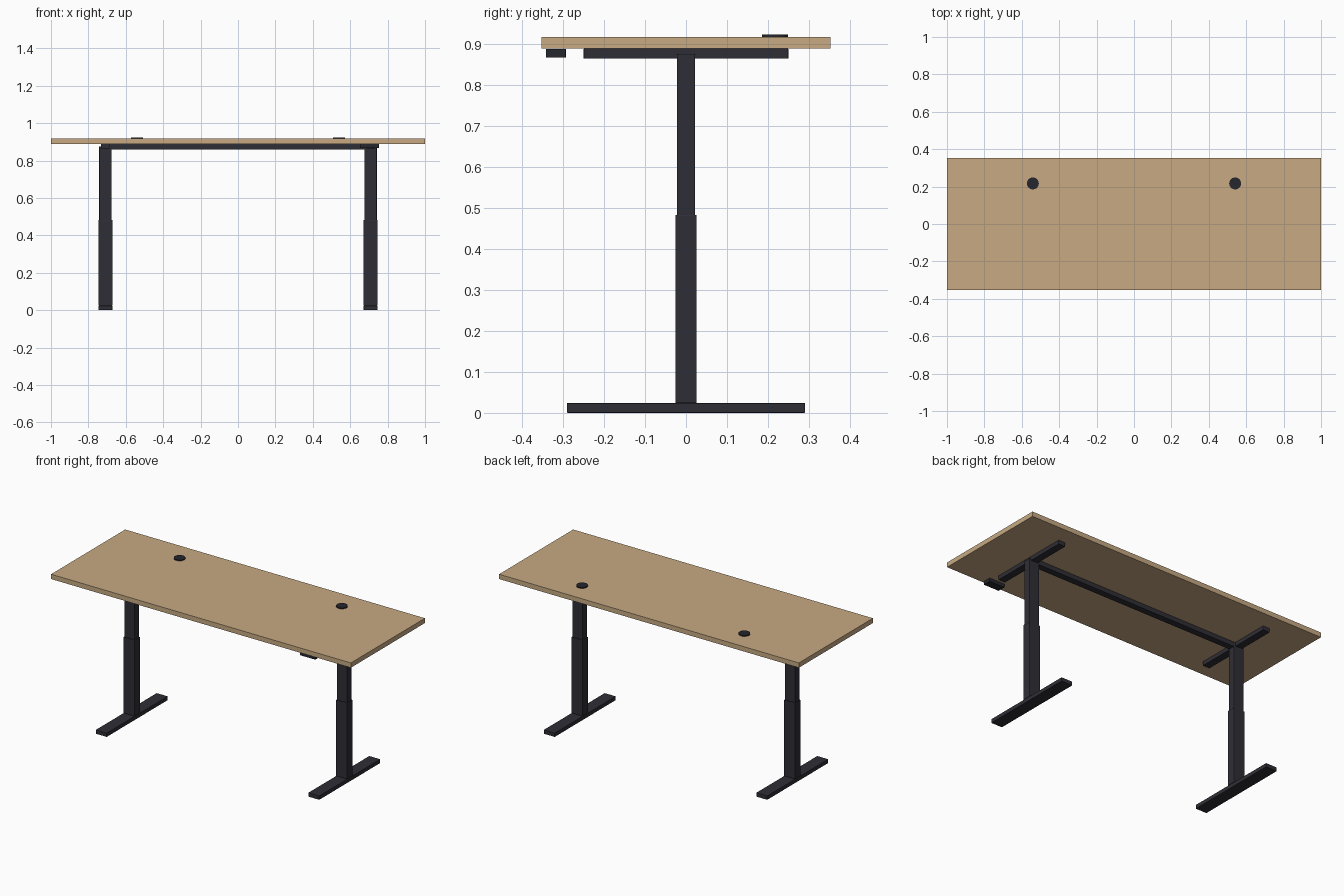
import bpy
import bmesh
from mathutils import Matrix, Vector

if "Cube" in bpy.data.objects:
    bpy.data.objects.remove(bpy.data.objects["Cube"])


def material(name, rgb):
    m = bpy.data.materials.new(name)
    m.diffuse_color = (*rgb, 1)
    m.use_nodes = True
    m.node_tree.nodes["Principled BSDF"].inputs["Base Color"].default_value = m.diffuse_color
    return m


wood = material("light oak", (0.57, 0.40, 0.225))
metal = material("dark grey metal", (0.027, 0.027, 0.036))
plastic = material("black plastic", (0.018, 0.020, 0.026))


def finish(bm, name, mat, bevel):
    me = bpy.data.meshes.new(name)
    bm.to_mesh(me)
    bm.free()
    me.materials.append(mat)
    ob = bpy.data.objects.new(name, me)
    bpy.context.collection.objects.link(ob)
    if bevel:
        mod = ob.modifiers.new("soft edges", 'BEVEL')
        mod.width = bevel
        mod.segments = 2
        mod.limit_method = 'ANGLE'
    return ob


def box(name, mat, x, y, z, bevel=0.0):
    """Box from (min, max) ranges on each axis."""
    bm = bmesh.new()
    size = Vector([r[1] - r[0] for r in (x, y, z)])
    mid = Vector([(r[1] + r[0]) / 2 for r in (x, y, z)])
    bmesh.ops.create_cube(bm, size=1,
                          matrix=Matrix.Translation(mid) @ Matrix.Diagonal((*size, 1)))
    return finish(bm, name, mat, bevel)


def disc(name, mat, x, y, z, radius):
    bm = bmesh.new()
    bmesh.ops.create_cone(bm, cap_ends=True, segments=24, radius1=radius, radius2=radius,
                          depth=z[1] - z[0],
                          matrix=Matrix.Translation((x, y, (z[0] + z[1]) / 2)))
    return finish(bm, name, mat, 0)


# Desk top
box("desk_top", wood, (-1, 1), (-0.353, 0.353), (0.889, 0.918))

# Two telescopic legs with foot and top support arm, plus cable grommets
LEG_X = 0.709
for side, s in (("left", -1), ("right", 1)):
    c = s * LEG_X

    def post(part, hx, hy, z0, z1, bevel):
        box(f"{side}_{part}", metal, (c - hx, c + hx), (-hy, hy), (z0, z1), bevel)

    post("foot", 0.037, 0.291, 0.0, 0.024, 0.002)
    post("lower_leg", 0.0375, 0.026, 0.024, 0.483, 0.002)
    post("upper_leg", 0.033, 0.0225, 0.47, 0.876, 0.002)
    post("support_arm", 0.023, 0.25, 0.8645, 0.8895, 0.002)
    disc(f"{side}_cable_grommet", plastic, s * 0.541, 0.217, (0.915, 0.924), 0.032)

# Cross beam between the legs
box("cross_beam", metal, (-LEG_X + 0.02, LEG_X - 0.02), (-0.02, 0.02),
    (0.860, 0.888), 0.002)

# Height control handset under the front edge
box("control_handset", plastic, (0.652, 0.755), (-0.342, -0.293), (0.867, 0.8885), 0.002)
